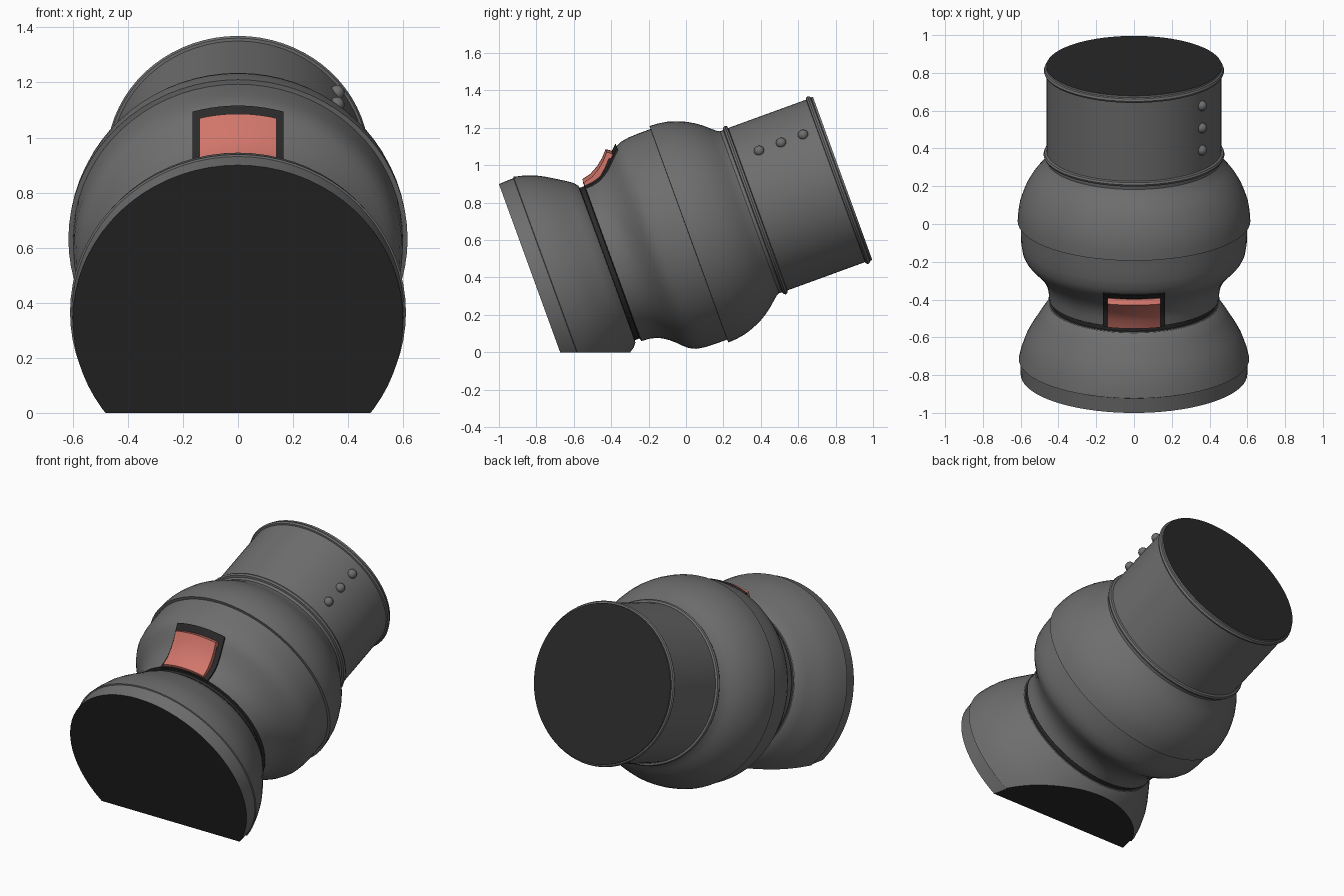
import bpy, bmesh, math
from mathutils import Vector, Matrix

if "Cube" in bpy.data.objects:
    bpy.data.objects.remove(bpy.data.objects["Cube"])

TILT = math.radians(20)
C, S = math.cos(TILT), math.sin(TILT)
Y0, Z0 = -0.795, 0.336          # centre of the front disc
SEG = 72


def material(name, rgb):
    m = bpy.data.materials.new(name)
    m.diffuse_color = (*rgb, 1)
    m.use_nodes = True
    m.node_tree.nodes["Principled BSDF"].inputs["Base Color"].default_value = m.diffuse_color
    return m


GREY = material("grey metal", (0.155, 0.155, 0.155))
DARK = material("dark grey", (0.023, 0.023, 0.023))
RED = material("soft red", (0.64, 0.18, 0.145))


def place(x, s, h):
    """x = sideways, s = distance along tilted axis, h = height off the axis."""
    return Vector((x, Y0 + s * C - h * S, Z0 + s * S + h * C))


def finish(name, bm, mats, angle=30):
    me = bpy.data.meshes.new(name)
    bm.to_mesh(me)
    bm.free()
    ob = bpy.data.objects.new(name, me)
    bpy.context.collection.objects.link(ob)
    for m in mats:
        me.materials.append(m)
    bpy.ops.object.select_all(action='DESELECT')
    ob.select_set(True)
    bpy.context.view_layer.objects.active = ob
    bpy.ops.object.shade_smooth_by_angle(angle=math.radians(angle))
    return ob


def revolve(name, profile, mats, front_cap=False, back_cap=False, floor_cut=False):
    """Turn (s, r) points round the tilted axis; caps use the last material."""
    bm = bmesh.new()
    rings = []
    for s, r in profile:
        rings.append([bm.verts.new(place(r * math.sin(t), s, r * math.cos(t)))
                      for t in (2 * math.pi * j / SEG for j in range(SEG))])
    for a, b in zip(rings, rings[1:]):
        for j in range(SEG):
            k = (j + 1) % SEG
            bm.faces.new((a[j], a[k], b[k], b[j]))
    last = len(mats) - 1
    if front_cap:
        bm.faces.new(rings[0][::-1]).material_index = last
    if back_cap:
        bm.faces.new(rings[-1]).material_index = last
    if floor_cut:
        res = bmesh.ops.bisect_plane(bm, geom=bm.verts[:] + bm.edges[:] + bm.faces[:],
                                     plane_co=(0, 0, 0), plane_no=(0, 0, -1), clear_outer=True)
        edges = [e for e in res['geom_cut'] if isinstance(e, bmesh.types.BMEdge)]
        for f in bmesh.ops.edgeloop_fill(bm, edges=edges)['faces']:
            f.material_index = last
            f.normal_update()
            if f.normal.z > 0:
                f.normal_flip()
    return finish(name, bm, mats)


def curved_plate(name, profile, half_width, depth, mat, n=10):
    """Solid plate wrapped over the body, of constant width."""
    bm = bmesh.new()

    def sheet(drop):
        rows = []
        for s, r in profile:
            xs = [half_width * (2 * i / n - 1) for i in range(n + 1)]
            rows.append([bm.verts.new(place(x, s, math.sqrt(r * r - x * x) - drop)) for x in xs])
        return rows
    top, low = sheet(0), sheet(depth)
    for i in range(len(profile) - 1):
        for j in range(n):
            bm.faces.new((top[i][j], top[i][j + 1], top[i + 1][j + 1], top[i + 1][j]))
            bm.faces.new((low[i][j], low[i + 1][j], low[i + 1][j + 1], low[i][j + 1]))
        for j in (0, n):
            bm.faces.new((top[i][j], top[i + 1][j], low[i + 1][j], low[i][j]))
    for i in (0, len(profile) - 1):
        for j in range(n):
            bm.faces.new((top[i][j], top[i][j + 1], low[i][j + 1], low[i][j]))
    bmesh.ops.recalc_face_normals(bm, faces=bm.faces[:])
    return finish(name, bm, [mat])


# Flared foot, cut flat on the floor
revolve("foot", [(0, 0.600), (0.083, 0.603), (0.086, 0.610), (0.14, 0.597), (0.204, 0.574),
                 (0.25, 0.550), (0.292, 0.524), (0.34, 0.494), (0.378, 0.468), (0.396, 0.446)],
        [GREY, DARK], front_cap=True, floor_cut=True)

# Dark groove at the neck
revolve("neck_groove", [(0.394, 0.450), (0.399, 0.433), (0.424, 0.433), (0.429, 0.452)], [DARK])

# Lower body, bulging out from the neck
revolve("lower_body", [(0.428, 0.450), (0.47, 0.452), (0.51, 0.461), (0.54, 0.475), (0.57, 0.495),
                       (0.60, 0.521), (0.63, 0.551), (0.655, 0.572), (0.69, 0.589),
                       (0.74, 0.597), (0.80, 0.599), (0.862, 0.599)], [GREY])

# Upper body dome
revolve("upper_body", [(0.862, 0.597), (0.863, 0.616), (0.91, 0.613), (0.96, 0.605), (1.007, 0.590),
                       (1.055, 0.570), (1.098, 0.545), (1.13, 0.522), (1.16, 0.496),
                       (1.19, 0.470), (1.21, 0.459)], [GREY])

# Pipe with a bead at each end
revolve("pipe", [(1.205, 0.460), (1.225, 0.462), (1.229, 0.474), (1.240, 0.479), (1.251, 0.474),
                 (1.255, 0.462), (1.697, 0.462), (1.700, 0.472), (1.710, 0.477), (1.722, 0.472),
                 (1.726, 0.464), (1.737, 0.464)], [GREY, DARK], back_cap=True)

# Window frame and the red button in it
curved_plate("button_frame", [(0.425, 0.456), (0.47, 0.460), (0.51, 0.470), (0.54, 0.485),
                              (0.57, 0.505), (0.60, 0.531), (0.63, 0.562), (0.66, 0.590)],
             0.165, 0.03, DARK)
curved_plate("button", [(0.428, 0.472), (0.48, 0.485), (0.525, 0.510), (0.565, 0.542),
                        (0.600, 0.580), (0.626, 0.562)], 0.14, 0.035, RED)

# Row of rivets on the right side of the pipe
for i, s in enumerate((1.368, 1.493, 1.618)):
    bm = bmesh.new()
    bmesh.ops.create_uvsphere(bm, u_segments=16, v_segments=10, radius=0.028)
    x, h = 0.462 * math.cos(math.radians(39)), 0.462 * math.sin(math.radians(39))
    bmesh.ops.transform(bm, matrix=Matrix.Translation(place(x, s, h)), verts=bm.verts[:])
    finish(f"rivet_{i + 1}", bm, [GREY], 60)
